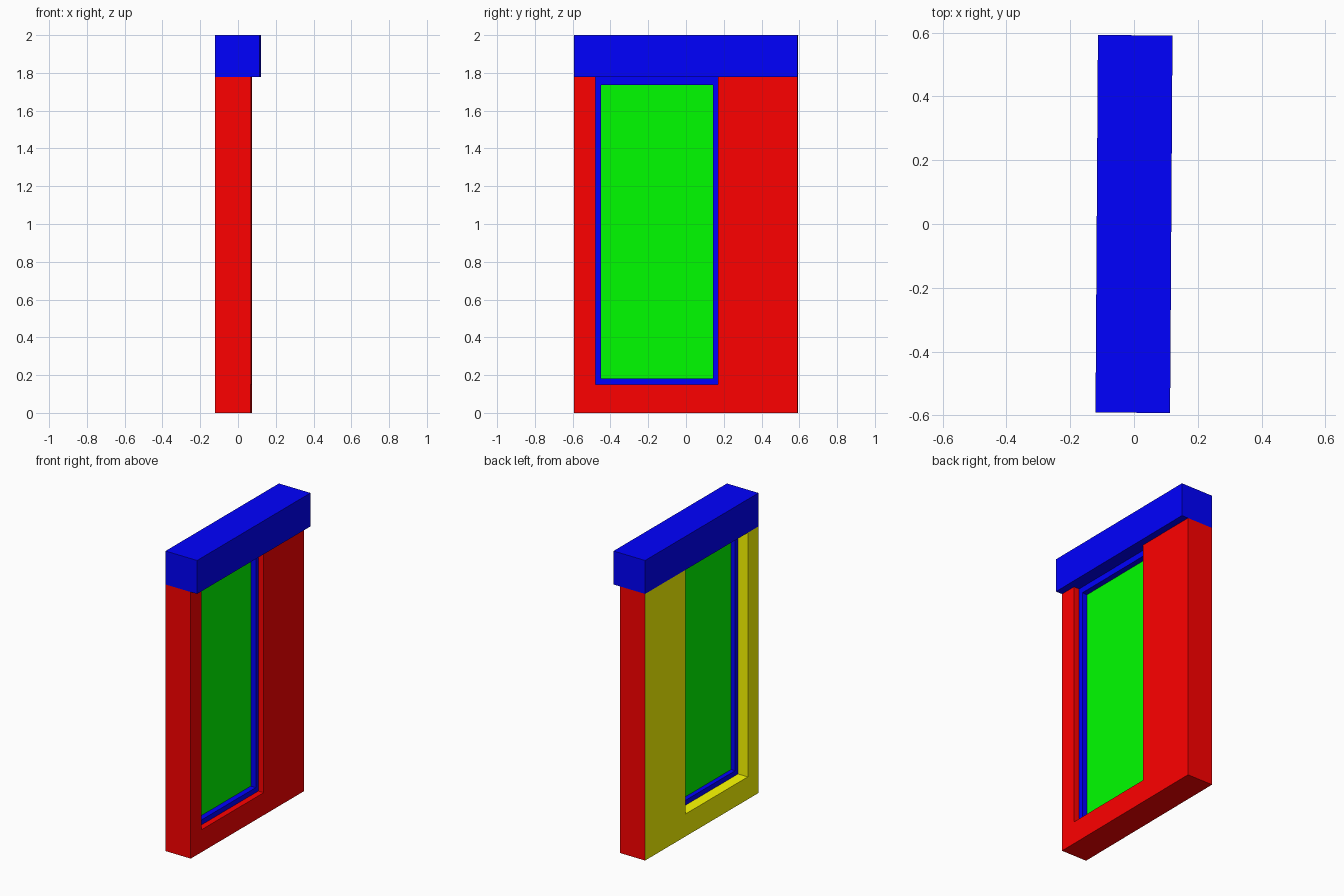
import bpy, bmesh

if "Cube" in bpy.data.objects:
    bpy.data.objects.remove(bpy.data.objects["Cube"])

TURN = -0.0064                       # the whole wall is turned very slightly about z
XB, XF, XSPLIT = -0.117, 0.07, -0.01 # wall back, wall front, colour change in the reveal
HALF, TOP, HEAD = 0.592, 2.0, 1.777  # half width, full height, underside of the head box
Y0, Y1, SILL = -0.48, 0.17, 0.15     # window opening


def material(name, rgb):
    m = bpy.data.materials.new(name)
    m.diffuse_color = (*rgb, 1)
    m.use_nodes = True
    m.node_tree.nodes["Principled BSDF"].inputs["Base Color"].default_value = m.diffuse_color
    return m


RED = material("outside_red", (1, 0, 0))
YELLOW = material("inside_yellow", (1, 1, 0))
BLUE = material("frame_blue", (0, 0, 1))
GREEN = material("pane_green", (0, 1, 0))


def finish(bm, name, mats):
    bmesh.ops.recalc_face_normals(bm, faces=bm.faces[:])
    me = bpy.data.meshes.new(name)
    bm.to_mesh(me)
    bm.free()
    for m in mats:
        me.materials.append(m)
    ob = bpy.data.objects.new(name, me)
    ob.rotation_euler.z = TURN
    bpy.context.collection.objects.link(ob)
    return ob


def loop(bm, x, outline):
    return [bm.verts.new((x, y, z)) for y, z in outline]


def rect(y0, y1, z0, z1):
    return [(y0, z0), (y1, z0), (y1, z1), (y0, z1)]


def box(name, x0, x1, outline, mat):
    bm = bmesh.new()
    a, b = loop(bm, x0, outline), loop(bm, x1, outline)
    bm.faces.new(a)
    bm.faces.new(b)
    for i in range(4):
        j = (i + 1) % 4
        bm.faces.new((a[i], a[j], b[j], b[i]))
    return finish(bm, name, [mat])


# Wall: U-shaped outline, red outside, yellow inside face and inner reveals
bm = bmesh.new()
u = [(-HALF, 0), (HALF, 0), (HALF, HEAD), (Y1, HEAD),
     (Y1, SILL), (Y0, SILL), (Y0, HEAD), (-HALF, HEAD)]
layers = [loop(bm, x, u) for x in (XB, XSPLIT, XF)]
bm.faces.new(layers[0]).material_index = 1
bm.faces.new(layers[2])
for k in range(2):
    a, b = layers[k], layers[k + 1]
    for i in range(8):
        j = (i + 1) % 8
        f = bm.faces.new((a[i], a[j], b[j], b[i]))
        f.material_index = 1 if k == 0 and i in (3, 4, 5) else 0
finish(bm, "wall", [RED, YELLOW])

# Head box over the wall, overhanging the outside
box("head_box", XB, 0.117, rect(-HALF, HALF, HEAD, TOP), BLUE)

# Window frame: rectangular ring
bm = bmesh.new()
inner = rect(Y0 + 0.03, Y1 - 0.027, 0.183, 1.737)
outer = rect(Y0, Y1, SILL, HEAD)
rings = [loop(bm, x, o) for x, o in
         ((-0.045, outer), (0.03, outer), (0.03, inner), (-0.045, inner))]
for k in range(4):
    a, b = rings[k], rings[(k + 1) % 4]
    for i in range(4):
        j = (i + 1) % 4
        bm.faces.new((a[i], a[j], b[j], b[i]))
finish(bm, "window_frame", [BLUE])

# Window pane set in the middle of the frame
box("window_pane", -0.015, -0.007, inner, GREEN)
